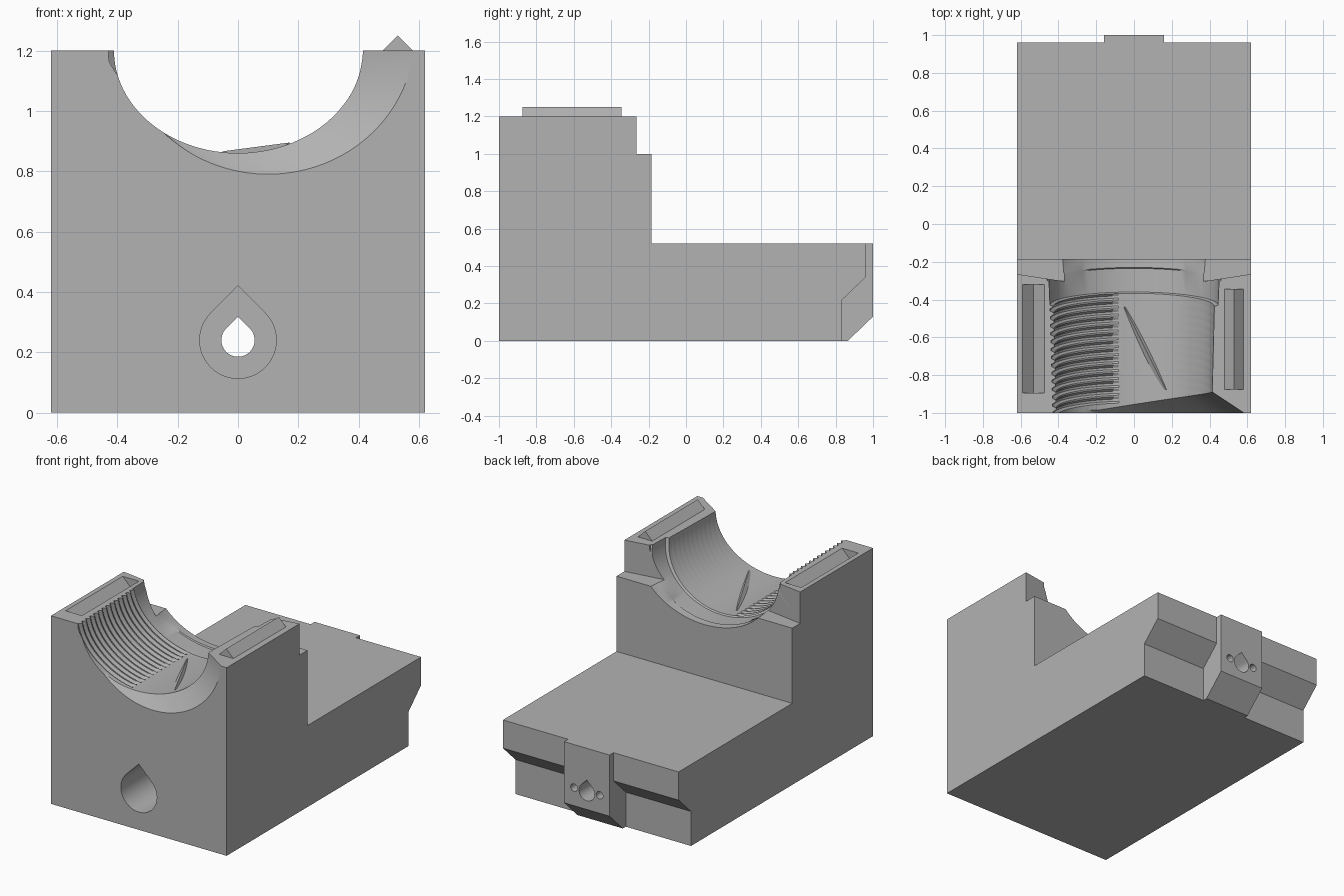
import bpy
import bmesh
from math import sin, cos, pi, radians

if "Cube" in bpy.data.objects:
    bpy.data.objects.remove(bpy.data.objects["Cube"])

grey = bpy.data.materials.new("light_grey")
grey.use_nodes = True
GREY = (0.45, 0.45, 0.45, 1)
grey.diffuse_color = GREY
grey.node_tree.nodes["Principled BSDF"].inputs["Base Color"].default_value = GREY


def loft(name, rings):
    """Closed solid through matching rings of points."""
    bm = bmesh.new()
    rows = [[bm.verts.new(p) for p in ring] for ring in rings]
    n = len(rows[0])
    for a, b in zip(rows, rows[1:]):
        for i in range(n):
            j = (i + 1) % n
            bm.faces.new((a[i], a[j], b[j], b[i]))
    bm.faces.new(rows[0])
    bm.faces.new(rows[-1])
    bmesh.ops.recalc_face_normals(bm, faces=bm.faces)
    mesh = bpy.data.meshes.new(name)
    bm.to_mesh(mesh)
    bm.free()
    obj = bpy.data.objects.new(name, mesh)
    bpy.context.collection.objects.link(obj)
    mesh.materials.append(grey)
    return obj


def prism(name, axis, profile, lo, hi):
    """Extrude a 2D profile along an axis; the profile uses the other two in order."""
    def place(p, t):
        q = list(p)
        q.insert("xyz".index(axis), t)
        return q
    return loft(name, [[place(p, t) for p in profile] for t in (lo, hi)])


def boolean(obj, cutter, operation="DIFFERENCE"):
    mod = obj.modifiers.new("bool", "BOOLEAN")
    mod.operation = operation
    mod.solver = "EXACT"
    mod.object = cutter
    deps = bpy.context.evaluated_depsgraph_get()
    mesh = bpy.data.meshes.new_from_object(obj.evaluated_get(deps))
    obj.modifiers.clear()
    obj.data = mesh
    bpy.data.objects.remove(cutter)


def teardrop(r, z, tip=True):
    steps = 40
    pts = [(r * cos(radians(135 + 270 * i / steps)), z + r * sin(radians(135 + 270 * i / steps)))
           for i in range(steps + 1)]
    return pts + [(0, z + r * 2 ** 0.5)] if tip else [
        (r * cos(2 * pi * i / 24), z + r * sin(2 * pi * i / 24)) for i in range(24)]


# Stepped block with an undercut rear edge
body = prism("cradle_block", "x", [
    (-1, 0), (0.835, 0), (0.835, 0.22), (0.96, 0.34), (0.96, 0.52),
    (-0.185, 0.52), (-0.185, 1.2), (-1, 1.2)], -0.62, 0.62)

# Rear tab with a chamfered foot
tab = prism("rear_tab", "x", [
    (0.7, 0), (0.865, 0), (1, 0.13), (1, 0.52), (0.7, 0.52)], -0.16, 0.16)
boolean(body, tab, "UNION")

# Slanted ledge behind the cradle arms
ledge = prism("ledge_cut", "z", [
    (-0.64, -0.262), (0, -0.36), (0.64, -0.262), (0.64, -0.1), (-0.64, -0.1)], 1.0, 1.3)
boolean(body, ledge)

# Tilted bore, with thread grooves on the right flank
SEG = 96
TOP = 1.2


def bore_ring(y, a, b, groove=1.0):
    ring = []
    for i in range(SEG):
        t = 2 * pi * i / SEG
        s = groove if cos(t) < -0.24 else 1.0
        ring.append((a * s * cos(t), y - 0.07 * sin(t), TOP + b * s * sin(t)))
    return ring


rings = [bore_ring(-0.05, 0.475, 0.355), bore_ring(-0.3, 0.46, 0.34),
         bore_ring(-0.305, 0.45, 0.348), bore_ring(-0.43, 0.445, 0.348)]
turns = 14
for k in range(turns):
    y = -0.437 - 0.042 * k
    a = 0.425 - 0.015 * k / turns
    rings += [bore_ring(y, a, 0.34), bore_ring(y - 0.012, a, 0.34, 1.045),
              bore_ring(y - 0.024, a, 0.34, 1.045), bore_ring(y - 0.034, a, 0.34)]
rings.append(bore_ring(-1.15, 0.41, 0.34))
boolean(body, loft("bore_cut", rings))

# Off-centre flared mouth at the front
inner, outer, outside = [], [], []
for i in range(SEG):
    c, s = cos(2 * pi * i / SEG), sin(2 * pi * i / SEG)
    x = 0.415 * c
    inner.append((x, max(-0.985, -0.955 + 0.157 * x), 1.215 + 0.355 * s))
    p = (0.1 + 0.485 * c, 1.25 + 0.46 * s)
    outer.append((p[0], -1, p[1]))
    outside.append((p[0], -1.05, p[1]))
boolean(body, loft("mouth_cut", [inner, outer, outside]))

# Teardrop passage: wide from the front, narrow through the rear tab
boolean(body, prism("wide_passage_cut", "y", teardrop(0.127, 0.24), -1.1, 0.6))
boolean(body, prism("narrow_passage_cut", "y", teardrop(0.055, 0.24), 0.5, 1.1))
for x in (-0.09, 0.09):
    pin = [(x + px, pz) for px, pz in teardrop(0.024, 0.245, tip=False)]
    boolean(body, prism("pin_hole_cut", "y", pin, 0.9, 1.1))

# Alignment groove in the right arm, matching ridge on the left arm
boolean(body, prism("groove_cut", "y", [
    (-0.6, 1.21), (-0.465, 1.21), (-0.532, 1.143)], -0.895, -0.32))
ridge = prism("alignment_ridge", "y", [
    (0.475, 1.195), (0.585, 1.195), (0.53, 1.25)], -0.875, -0.345)

# Thin flat sliver where the thread runs out at the bottom of the bore
sliver = loft("thread_runout", [
    [(-0.08, -0.45, 0.84), (-0.03, -0.43, 0.84), (-0.05, -0.44, 0.866)],
    [(0.1, -0.86, 0.84), (0.2, -0.87, 0.86), (0.17, -0.88, 0.895)]])

# Smooth the curved walls, keep machined edges crisp
bpy.ops.object.select_all(action="DESELECT")
body.select_set(True)
bpy.context.view_layer.objects.active = body
bpy.ops.object.shade_smooth_by_angle(angle=radians(25))
